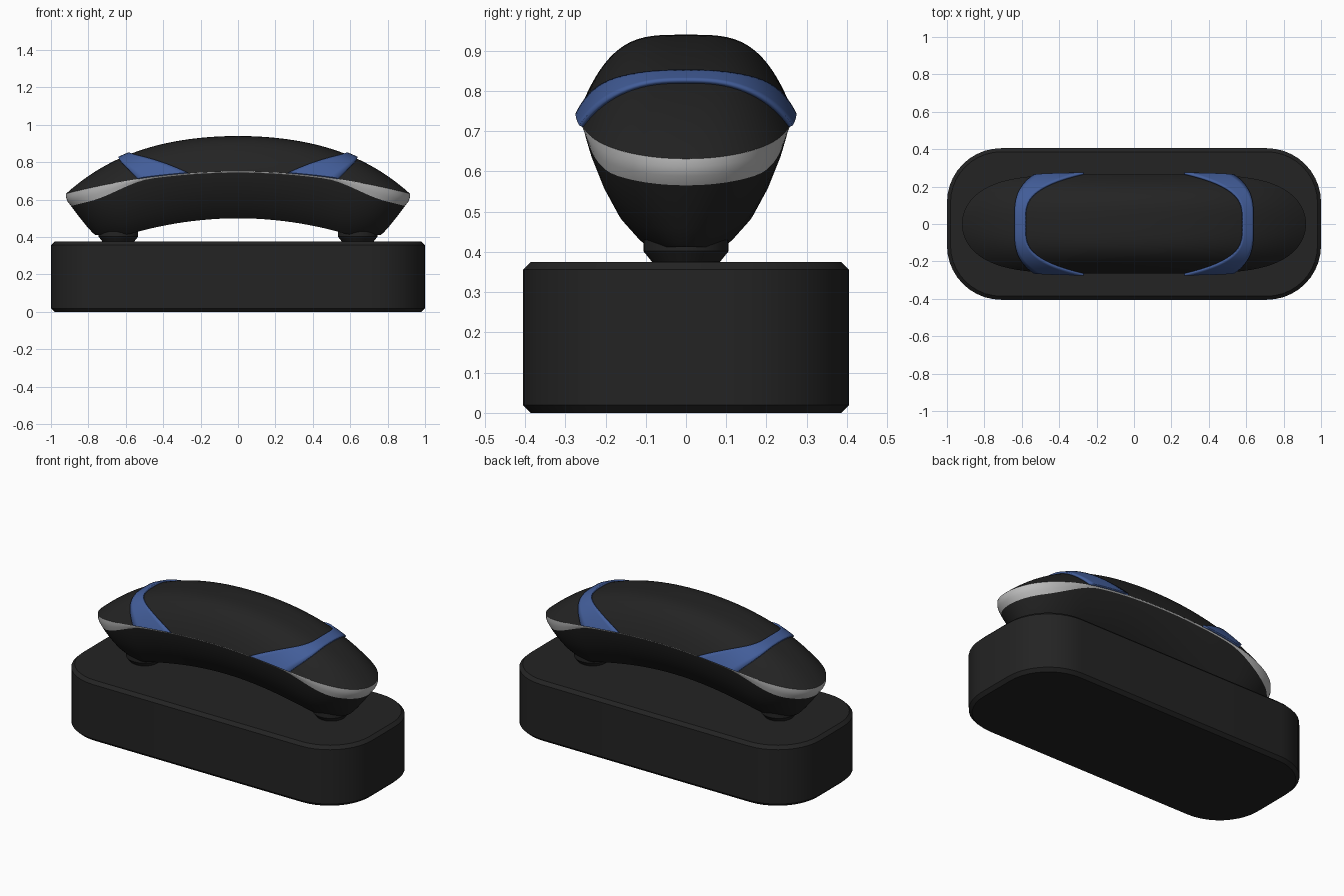
import bpy, bmesh, math

if "Cube" in bpy.data.objects:
    bpy.data.objects.remove(bpy.data.objects["Cube"])

L, W = 0.92, 0.265          # half length and half width of the handset


def material(name, rgb):
    m = bpy.data.materials.new(name)
    m.diffuse_color = (*rgb, 1)
    m.use_nodes = True
    m.node_tree.nodes["Principled BSDF"].inputs["Base Color"].default_value = m.diffuse_color
    return m


DARK = material("dark plastic", (0.017, 0.017, 0.017))
BLUE = material("blue plastic", (0.055, 0.11, 0.32))
SILVER = material("silver", (0.5, 0.5, 0.5))


def finish(name, bm, mat, angle=35):
    bmesh.ops.remove_doubles(bm, verts=bm.verts, dist=1e-5)
    bmesh.ops.recalc_face_normals(bm, faces=bm.faces)
    me = bpy.data.meshes.new(name)
    bm.to_mesh(me)
    bm.free()
    me.materials.append(mat)
    ob = bpy.data.objects.new(name, me)
    bpy.context.collection.objects.link(ob)
    bpy.ops.object.select_all(action='DESELECT')
    ob.select_set(True)
    bpy.context.view_layer.objects.active = ob
    bpy.ops.object.shade_smooth_by_angle(angle=math.radians(angle))
    return ob


# Shape curves of the handset
def rim_z(x): return 0.75 - 0.14 * x * x
def top_z(x): return 0.94 - 0.24 * x**2 - 0.148 * x**4
def bottom_z(x): return max(0.5 - 0.25 * x * x, 0.412)
def half_y(x): return W * math.sqrt(max(0, 1 - abs(x / L)**5))


def silver_depth(x):
    t = min(1, max(0, (abs(x) - 0.48) / 0.34))
    return 0.006 + 0.06 * t * t * (3 - 2 * t)


def top_point(x, v):
    n = 3.6 - 1.4 * (x / L)**2
    z = rim_z(x) + (top_z(x) - rim_z(x)) * (1 - abs(v)**n)
    return (x, v * half_y(x), z)


def band_outer(v): return 0.635 - 0.1 * abs(v)**4
def band_inner(v): return 0.578 - 0.31 * abs(v)**3.8


def patch(name, x_at, mat, nu, nv=40):
    """Piece of the upper shell; x_at(s, v) gives x for s in 0..1."""
    bm = bmesh.new()
    rows = []
    for j in range(nv + 1):
        v = math.sin(math.pi / 2 * (2 * j / nv - 1))
        rows.append([bm.verts.new(top_point(x_at(i / nu, v), v)) for i in range(nu + 1)])
    for a, b in zip(rows, rows[1:]):
        for i in range(nu):
            bm.faces.new((a[i], a[i + 1], b[i + 1], b[i]))
    ob = finish(name, bm, mat)
    if sum(p.normal.z for p in ob.data.polygons) < 0:
        ob.data.flip_normals()
    return ob


# Upper shell: centre panel, blue bands, end caps
patch("centre_panel", lambda s, v: (2 * s - 1) * band_inner(v), DARK, 40)
for side, tag in ((-1, "left"), (1, "right")):
    band = patch(tag + "_band",
                 lambda s, v: side * (band_inner(v) + s * (band_outer(v) - band_inner(v))), BLUE, 6)
    sol = band.modifiers.new("raised", 'SOLIDIFY')
    sol.thickness, sol.offset = 0.011, 1
    patch(tag + "_end_cap",
          lambda s, v: side * (band_outer(v) + math.sin(s * math.pi / 2) * (L - band_outer(v))), DARK, 20)


# Rings around the handset outline
N = 96


def ring(bm, sx, sy, height):
    verts = []
    for i in range(N):
        p = 2 * math.pi * i / N
        u = math.sin(p)
        y = math.copysign(math.sqrt(max(0, 1 - abs(u)**5)), math.cos(p))
        verts.append(bm.verts.new((u * L * sx, y * W * sy, height(u * L, u * L * sx))))
    return verts


def bridge(bm, rings):
    for a, b in zip(rings, rings[1:]):
        for i in range(N):
            k = (i + 1) % N
            bm.faces.new((a[i], a[k], b[k], b[i]))


# Silver trim, wide at the ends and a hairline along the sides
bm = bmesh.new()
bridge(bm, [ring(bm, sx, sy, lambda r, x, d=d: rim_z(r) - d * silver_depth(r))
            for d, sx, sy in ((0, 1, 1), (0.3, 1, 1), (0.65, 0.99, 0.995), (1, 0.97, 0.985))])
finish("silver_trim", bm, SILVER)

# Lower body, arched underneath
bm = bmesh.new()
rings = []
for d, sx, sy in ((0, 0.97, 0.985), (0.15, 0.952, 0.945), (0.4, 0.92, 0.845),
                  (0.7, 0.88, 0.69), (0.93, 0.845, 0.5), (1, 0.83, 0.43)):
    def height(r, x, d=d):
        z0 = rim_z(r) - silver_depth(r)
        return z0 + d * (bottom_z(x) - z0)
    rings.append(ring(bm, sx, sy, height))
bridge(bm, rings)
last = rings[-1]
for i in range(-N // 4, N // 4):
    q = []
    for k in (i, i + 1, N // 2 - i - 1, N // 2 - i):
        if last[k % N] not in q:
            q.append(last[k % N])
    bm.faces.new(q)
finish("lower_body", bm, DARK)

# Feet joining handset and base
for side, tag in ((-1, "left"), (1, "right")):
    bm = bmesh.new()
    loops = []
    for r, z in ((0.085, 0.365), (0.085, 0.376), (0.106, 0.402), (0.106, 0.43)):
        loops.append([bm.verts.new((side * 0.64 + r * math.cos(a * math.pi / 16),
                                    r * math.sin(a * math.pi / 16), z)) for a in range(32)])
    for a, b in zip(loops, loops[1:]):
        for i in range(32):
            bm.faces.new((a[i], a[(i + 1) % 32], b[(i + 1) % 32], b[i]))
    bm.faces.new(loops[0])
    bm.faces.new(loops[-1])
    finish(tag + "_foot", bm, DARK)

# Base block with rounded corners and chamfered rims
bm = bmesh.new()
bmesh.ops.create_cube(bm, size=1)
for v in bm.verts:
    v.co = (v.co.x * 2, v.co.y * 0.81, (v.co.z + 0.5) * 0.375)
upright = [e for e in bm.edges if abs(e.verts[0].co.z - e.verts[1].co.z) > 0.1]
bmesh.ops.bevel(bm, geom=upright, offset=0.29, segments=10, profile=0.5, affect='EDGES')
rims = [e for e in bm.edges if abs(e.verts[0].co.z - e.verts[1].co.z) < 0.01]
bmesh.ops.bevel(bm, geom=rims, offset=0.019, segments=1, affect='EDGES')
finish("base", bm, DARK, 30)
